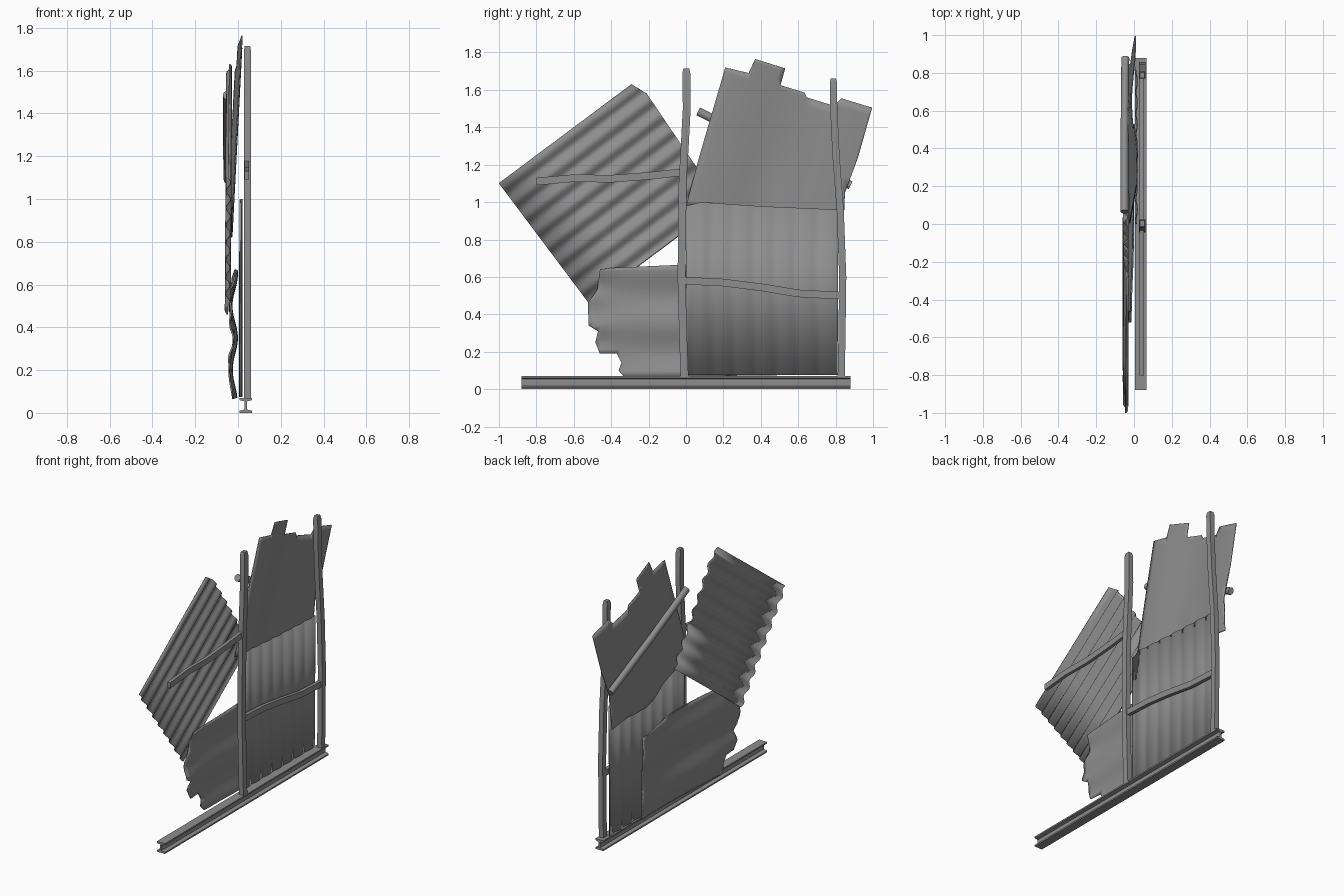
import bpy, bmesh, math
from math import sin, cos, pi, exp
from mathutils import Vector

if "Cube" in bpy.data.objects:
    bpy.data.objects.remove(bpy.data.objects["Cube"])

grey = bpy.data.materials.new("weathered grey")
grey.use_nodes = True
colour = (0.27, 0.27, 0.27, 1)
grey.diffuse_color = colour
grey.node_tree.nodes["Principled BSDF"].inputs["Base Color"].default_value = colour


def finish(name, bm, angle=40):
    bmesh.ops.recalc_face_normals(bm, faces=bm.faces[:])
    mesh = bpy.data.meshes.new(name)
    bm.to_mesh(mesh)
    bm.free()
    mesh.materials.append(grey)
    ob = bpy.data.objects.new(name, mesh)
    bpy.context.collection.objects.link(ob)
    bpy.ops.object.select_all(action="DESELECT")
    ob.select_set(True)
    bpy.context.view_layer.objects.active = ob
    bpy.ops.object.shade_smooth_by_angle(angle=math.radians(angle))
    return ob


def sheet(name, outline, depth, cuts, thickness=0.006):
    """Flat outline in (y, z), sliced along the given directions, then bent in x."""
    bm = bmesh.new()
    bm.faces.new([bm.verts.new((0, y, z)) for y, z in outline])
    for direction, step in cuts:
        n = Vector((0, *direction)).normalized()
        spans = [v.co.dot(n) for v in bm.verts]
        d = min(spans) + step
        while d < max(spans) - 0.001:
            bmesh.ops.bisect_plane(bm, geom=bm.verts[:] + bm.edges[:] + bm.faces[:],
                                   plane_co=n * d, plane_no=n, dist=0.0001)
            d += step
    for v in bm.verts:
        v.co.x = depth(v.co.y, v.co.z)
    ob = finish(name, bm)
    solid = ob.modifiers.new("thickness", "SOLIDIFY")
    solid.thickness = thickness
    solid.offset = 0
    return ob


def bar(name, path, width, depth, sides=4, tip=1.0):
    """Sweep a regular or rectangular section along (x, y, z) points."""
    bm = bmesh.new()
    pts = [Vector(p) for p in path]
    rings = []
    for i, p in enumerate(pts):
        t = (pts[min(i + 1, len(pts) - 1)] - pts[max(i - 1, 0)]).normalized()
        across = t.cross(Vector((1, 0, 0))).normalized()
        out = across.cross(t)
        k = (tip if i == len(pts) - 1 else 1) / (2 * cos(pi / sides))
        ring = []
        for j in range(sides):
            a = 2 * pi * (j + 0.5) / sides
            ring.append(bm.verts.new(p + across * width * k * cos(a) + out * depth * k * sin(a)))
        rings.append(ring)
    for a, b in zip(rings, rings[1:]):
        for j in range(sides):
            bm.faces.new((a[j], a[(j + 1) % sides], b[(j + 1) % sides], b[j]))
    bm.faces.new(rings[0])
    bm.faces.new(rings[-1])
    return finish(name, bm)


# I-section ground beam
half = [(0.03, 0), (0.03, 0.01), (0.006, 0.016), (0.006, 0.054), (0.03, 0.06), (0.03, 0.07)]
section = half + [(-x, z) for x, z in reversed(half)]
bm = bmesh.new()
face = bm.faces.new([bm.verts.new((0.036 + x, -0.88, z)) for x, z in section])
moved = bmesh.ops.extrude_face_region(bm, geom=[face])["geom"]
bmesh.ops.translate(bm, verts=[v for v in moved if isinstance(v, bmesh.types.BMVert)], vec=(0, 1.76, 0))
bm.faces.new([v for v in face.verts]) if not face.is_valid else None
finish("ground_beam", bm, 20)

# Crooked posts and rails
P = 0.044
bar("near_post", [(P, y, z) for y, z in [(-0.008, 0.07), (-0.016, 0.3), (-0.024, 0.6), (-0.018, 1.1),
    (-0.004, 1.35), (0.004, 1.5), (0.002, 1.69), (0.002, 1.715)]], 0.042, 0.034, tip=0.75)
bar("far_post", [(P, y, z) for y, z in [(0.83, 0.07), (0.834, 0.3), (0.838, 0.6), (0.825, 0.95),
    (0.802, 1.25), (0.79, 1.5), (0.788, 1.64), (0.788, 1.66)]], 0.038, 0.034, tip=0.75)
bar("upper_rail", [(0.041, y, z) for y, z in [(-0.8, 1.11), (-0.6, 1.128), (-0.4, 1.125),
    (-0.2, 1.14), (-0.02, 1.16)]], 0.04, 0.022)
bar("lower_rail", [(0.041, y, z) for y, z in [(-0.01, 0.58), (0.2, 0.57), (0.4, 0.545),
    (0.6, 0.512), (0.83, 0.5)]], 0.04, 0.024)
# Round pole behind the upper sheet
bar("back_pole", [(-0.05, 0.065, 1.485), (-0.05, 0.47, 1.285), (-0.046, 0.88, 1.09)], 0.045, 0.04, 10)

# Upright corrugated panel
sheet("upright_corrugated_panel",
      [(0, 0.075), (0.81, 0.075), (0.815, 0.96), (0.4, 0.978), (0.08, 1.0), (0.0, 0.98)],
      lambda y, z: 0.012 + 0.009 * abs(sin(pi * (y - 0.02) / 0.113)) - 0.004,
      [((1, 0), 0.01413)])

# Tilted corrugated sheet, ridges running along its long side
ridge, across = Vector((0.8, 0.6)), Vector((0.6, -0.8))


def ripple(y, z):
    s = Vector((y + 1.0, z - 1.1)).dot(across)
    return -0.045 + 0.011 * sin(2 * pi * s / 0.1) + 0.006 * (z - 1)


sheet("tilted_corrugated_sheet", [(-1.0, 1.1), (-0.52, 0.46), (0.19, 0.99), (-0.21, 1.58), (-0.29, 1.63)],
      ripple, [(across, 0.0125), (ridge, 0.3)])


# Dented lower sheet with two swollen bands
def lower_dent(y, z):
    edge = exp(-((y + 0.5) / 0.1) ** 2)
    return (-0.025 - 0.013 * cos(2 * pi * (z - 0.2) / 0.3) * (0.7 + 0.3 * cos(4 * y))
            + 0.008 * sin(5 * y + 3 * z) + 0.008 * edge * sin(42 * z))


sheet("lower_dented_sheet",
      [(-0.33, 0.065), (0.5, 0.075), (0.52, 0.2), (0.5, 0.33), (0.52, 0.48), (0.5, 0.63), (0.2, 0.67),
       (-0.03, 0.665), (-0.4, 0.648), (-0.46, 0.64), (-0.475, 0.53), (-0.525, 0.46), (-0.52, 0.34),
       (-0.47, 0.31), (-0.485, 0.25), (-0.46, 0.19), (-0.37, 0.19), (-0.345, 0.14), (-0.36, 0.1)],
      lower_dent, [((1, 0), 0.035), ((0, 1), 0.03)], 0.008)


# Torn upper sheet, leaning and gently buckled
def upper_dent(y, z):
    s = 0.96 * y - 0.28 * (z - 1)
    roll = 0.012 * sin(9 * s + 0.8)
    crease = 0.016 * exp(-((y - 0.5) / 0.07) ** 2) * max(0, 1.2 - z)
    return 0.006 - 0.052 * (1.72 - z) + roll + crease * 3


sheet("upper_torn_sheet",
      [(0.0, 0.98), (0.07, 1.24), (0.21, 1.72), (0.335, 1.69), (0.37, 1.765), (0.53, 1.715), (0.505, 1.625),
       (0.635, 1.585), (0.645, 1.56), (0.79, 1.515), (0.83, 1.555), (0.995, 1.505), (0.92, 1.24),
       (0.85, 1.05), (0.84, 0.82), (0.66, 0.84), (0.48, 0.83), (0.31, 0.93), (0.16, 0.96)],
      upper_dent, [((0.96, -0.28), 0.035), ((0.28, 0.96), 0.05)])
